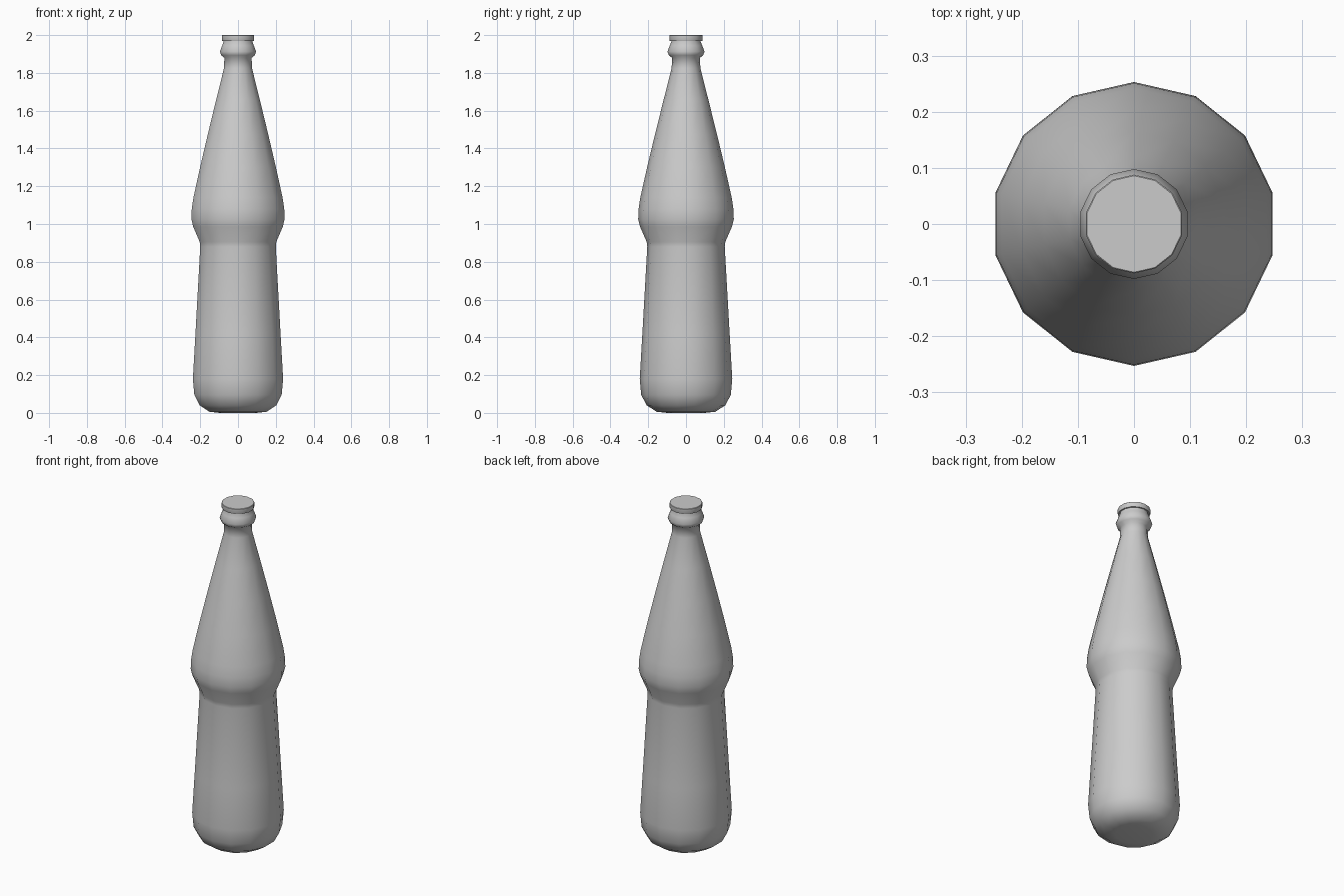
import bpy, bmesh, math

if "Cube" in bpy.data.objects:
    bpy.data.objects.remove(bpy.data.objects["Cube"])

SIDES = 14

def lathe(name, profile, angle):
    """Revolve (radius, z) points into a closed 14-sided solid."""
    bm = bmesh.new()
    rings = []
    for r, z in profile:
        ring = []
        for i in range(SIDES):
            a = math.pi / 2 + 2 * math.pi * i / SIDES
            ring.append(bm.verts.new((r * math.cos(a), r * math.sin(a), z)))
        rings.append(ring)
    for lo, hi in zip(rings, rings[1:]):
        for i in range(SIDES):
            j = (i + 1) % SIDES
            bm.faces.new((lo[i], lo[j], hi[j], hi[i]))
    bm.faces.new(rings[0][::-1])
    bm.faces.new(rings[-1])
    mesh = bpy.data.meshes.new(name)
    bm.to_mesh(mesh)
    bm.free()
    obj = bpy.data.objects.new(name, mesh)
    bpy.context.collection.objects.link(obj)
    bpy.ops.object.select_all(action='DESELECT')
    obj.select_set(True)
    bpy.context.view_layer.objects.active = obj
    bpy.ops.object.shade_smooth_by_angle(angle=math.radians(angle))
    return obj

# Bottle: rounded base, tapered body, bulging shoulder, neck and collar
lathe("bottle_body", [
    (0.10, 0.0), (0.155, 0.006), (0.208, 0.04), (0.237, 0.095), (0.245, 0.18),
    (0.231, 0.42), (0.205, 0.88), (0.208, 0.905), (0.243, 0.985),
    (0.253, 1.025), (0.251, 1.08), (0.242, 1.14), (0.206, 1.30),
    (0.164, 1.475), (0.118, 1.66), (0.076, 1.825), (0.074, 1.88),
    (0.091, 1.893), (0.098, 1.913), (0.086, 1.945), (0.078, 1.965), (0.078, 1.98)], 60)

# Flat cap at the mouth
lathe("cap", [(0.086, 1.97), (0.088, 1.975), (0.088, 1.998), (0.086, 2.0)], 40)
